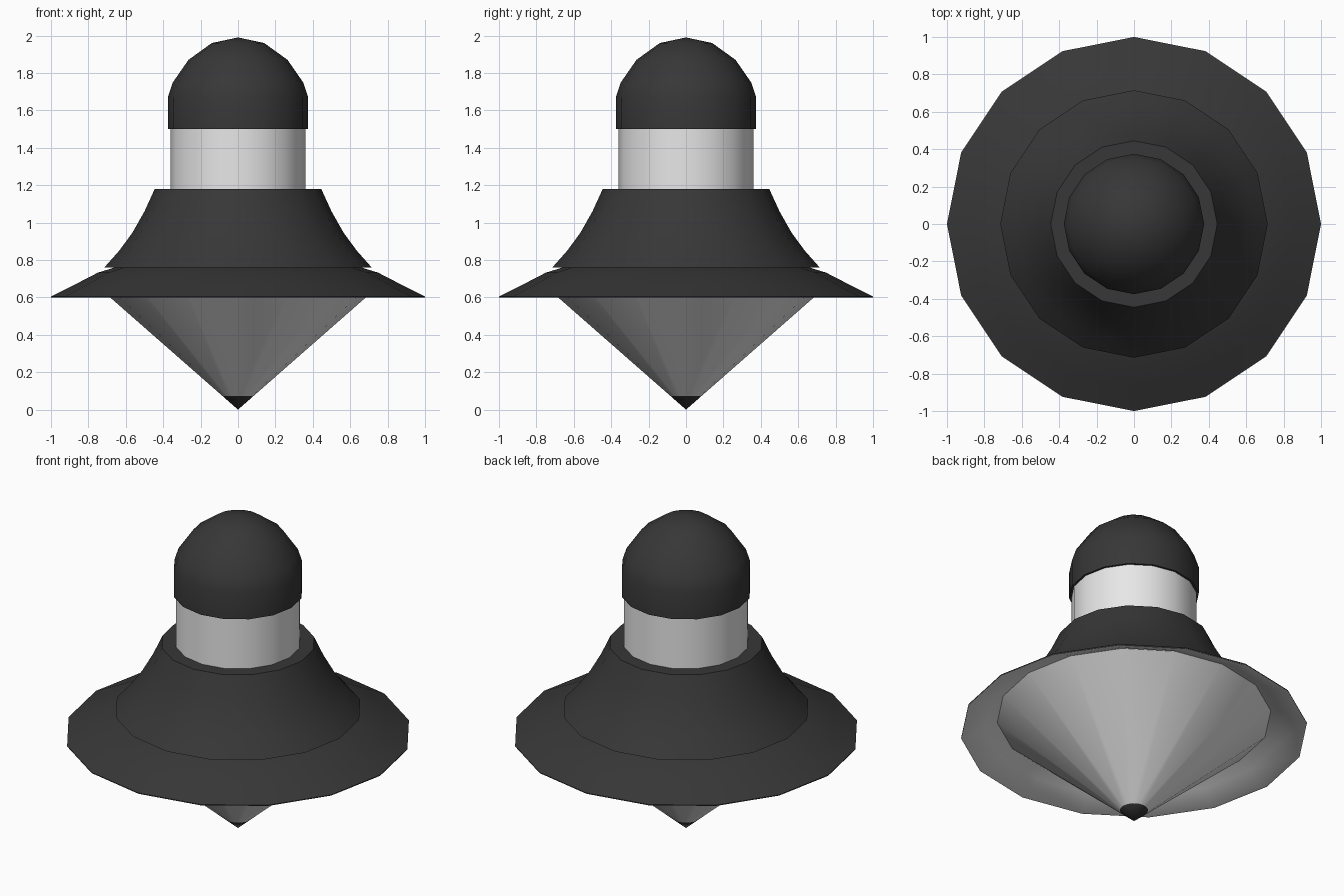
import bpy, bmesh, math
from mathutils import Matrix

if "Cube" in bpy.data.objects:
    bpy.data.objects.remove(bpy.data.objects["Cube"])

SIDES = 16


def material(name, v):
    m = bpy.data.materials.new(name)
    m.diffuse_color = (v, v, v, 1)
    m.use_nodes = True
    m.node_tree.nodes["Principled BSDF"].inputs["Base Color"].default_value = m.diffuse_color
    return m


dark = material("dark_charcoal", 0.038)
white = material("white", 0.8)


def lathe(name, profile, mats, rule=None, closed=False):
    """Revolve an (r, z) profile about z; rule picks a face's material."""
    bm = bmesh.new()
    verts = [bm.verts.new((r, 0, z)) for r, z in profile]
    edges = [bm.edges.new(p) for p in zip(verts, verts[1:])]
    if closed:
        edges.append(bm.edges.new((verts[-1], verts[0])))
    bmesh.ops.spin(bm, geom=verts + edges, cent=(0, 0, 0), axis=(0, 0, 1),
                   angle=2 * math.pi, steps=SIDES)
    bmesh.ops.remove_doubles(bm, verts=bm.verts[:], dist=1e-4)
    bmesh.ops.recalc_face_normals(bm, faces=bm.faces[:])
    bm.normal_update()
    for f in bm.faces:
        if rule:
            f.material_index = rule(f)
    me = bpy.data.meshes.new(name)
    bm.to_mesh(me)
    bm.free()
    for m in mats:
        me.materials.append(m)
    ob = bpy.data.objects.new(name, me)
    bpy.context.collection.objects.link(ob)
    bpy.ops.object.select_all(action='DESELECT')
    ob.select_set(True)
    bpy.context.view_layer.objects.active = ob
    bpy.ops.object.shade_smooth_by_angle(angle=math.radians(40))
    return ob


# pointed base cone with dark tip
lathe("base_cone", [(0, 0), (0.082, 0.072), (0.8, 0.702), (0, 0.702)],
      [white, dark], lambda f: int(f.calc_center_median().z < 0.072))

# wide brim: dark above, white underneath
lathe("brim", [(0.66, 0.76), (0.75, 0.732), (0.87, 0.67), (1.0, 0.605),
               (1.0, 0.6), (0.99, 0.6), (0.865, 0.658), (0.75, 0.715),
               (0.66, 0.74)],
      [dark, white], lambda f: int(f.normal.z < -0.1), closed=True)

# flared skirt
lathe("skirt", [(0, 0.755), (0.715, 0.76), (0.635, 0.85), (0.565, 0.945),
                (0.5, 1.06), (0.445, 1.18), (0, 1.18)], [dark])

# white neck band
lathe("neck", [(0, 1.17), (0.362, 1.17), (0.362, 1.51), (0, 1.51)], [white])

# domed cap
lathe("dome_cap", [(0, 1.5), (0.375, 1.5), (0.375, 1.67), (0.35, 1.747),
                   (0.265, 1.87), (0.14, 1.96), (0, 1.99)], [dark])
